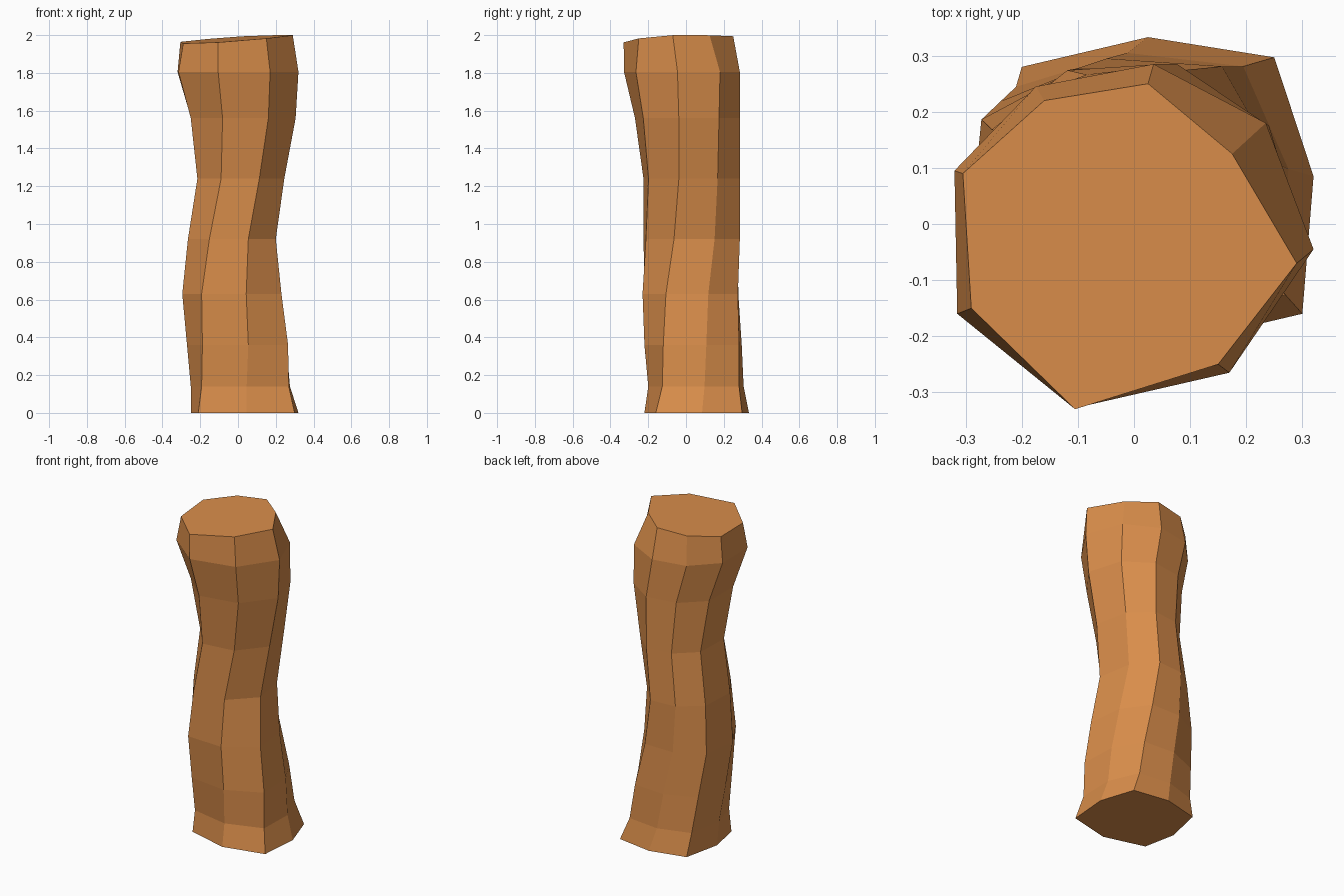
import bpy, bmesh

if "Cube" in bpy.data.objects:
    bpy.data.objects.remove(bpy.data.objects["Cube"])

# Outlines (counter-clockwise, starting at the front left corner): foot, shoulder and cap
FOOT = [(-.21, -.15), (.045, -.22), (.3, -.16), (.32, .085),
        (.25, .297), (.025, .333), (-.2, .28), (-.25, .05)]
SHOULDER = [(-.105, -.328), (.17, -.265), (.32, -.045), (.235, .18),
            (.035, .285), (-.175, .245), (-.32, .095), (-.315, -.16)]
CAP = [(-.105, -.33), (.15, -.25), (.29, -.07), (.175, .125),
       (.025, .25), (-.16, .22), (-.305, .09), (-.29, -.15)]

# Rings between foot and shoulder: height, blend, x min, x max, y min, y max
RINGS = [(.14, .13, -.25, .275, -.2, .305),
         (.36, .28, -.27, .265, -.22, .295),
         (.63, .44, -.295, .23, -.23, .277),
         (.92, .63, -.265, .2, -.225, .285),
         (1.24, .75, -.215, .245, -.225, .285),
         (1.56, .88, -.25, .305, -.27, .285)]


def fit(values, low, high):
    a, b = min(values), max(values)
    return [low + (v - a) / (b - a) * (high - low) for v in values]


def ring(z, t, x0, x1, y0, y1):
    pts = [(p[0] + (q[0] - p[0]) * t, p[1] + (q[1] - p[1]) * t)
           for p, q in zip(FOOT, SHOULDER)]
    xs = fit([p[0] for p in pts], x0, x1)
    ys = fit([p[1] for p in pts], y0, y1)
    return [(x, y, z) for x, y in zip(xs, ys)]


levels = [[(x, y, 0) for x, y in FOOT]]
levels += [ring(*r) for r in RINGS]
levels.append([(x, y, 1.805) for x, y in SHOULDER])
levels.append([(x, y, 1.982 + .07 * x + .04 * y) for x, y in CAP])  # tilted cut

# Twisted trunk: skin the rings and close both ends
bm = bmesh.new()
loops = [[bm.verts.new(p) for p in level] for level in levels]
for low, high in zip(loops, loops[1:]):
    for i in range(8):
        j = (i + 1) % 8
        bm.faces.new((low[i], low[j], high[j], high[i]))
bm.faces.new(loops[0][::-1])
bm.faces.new(loops[-1])
bmesh.ops.recalc_face_normals(bm, faces=bm.faces)

mesh = bpy.data.meshes.new("trunk")
bm.to_mesh(mesh)
bm.free()
trunk = bpy.data.objects.new("trunk", mesh)
bpy.context.collection.objects.link(trunk)

wood = bpy.data.materials.new("wood")
wood.diffuse_color = (.7, .27, .07, 1)
wood.use_nodes = True
wood.node_tree.nodes["Principled BSDF"].inputs["Base Color"].default_value = wood.diffuse_color
mesh.materials.append(wood)
